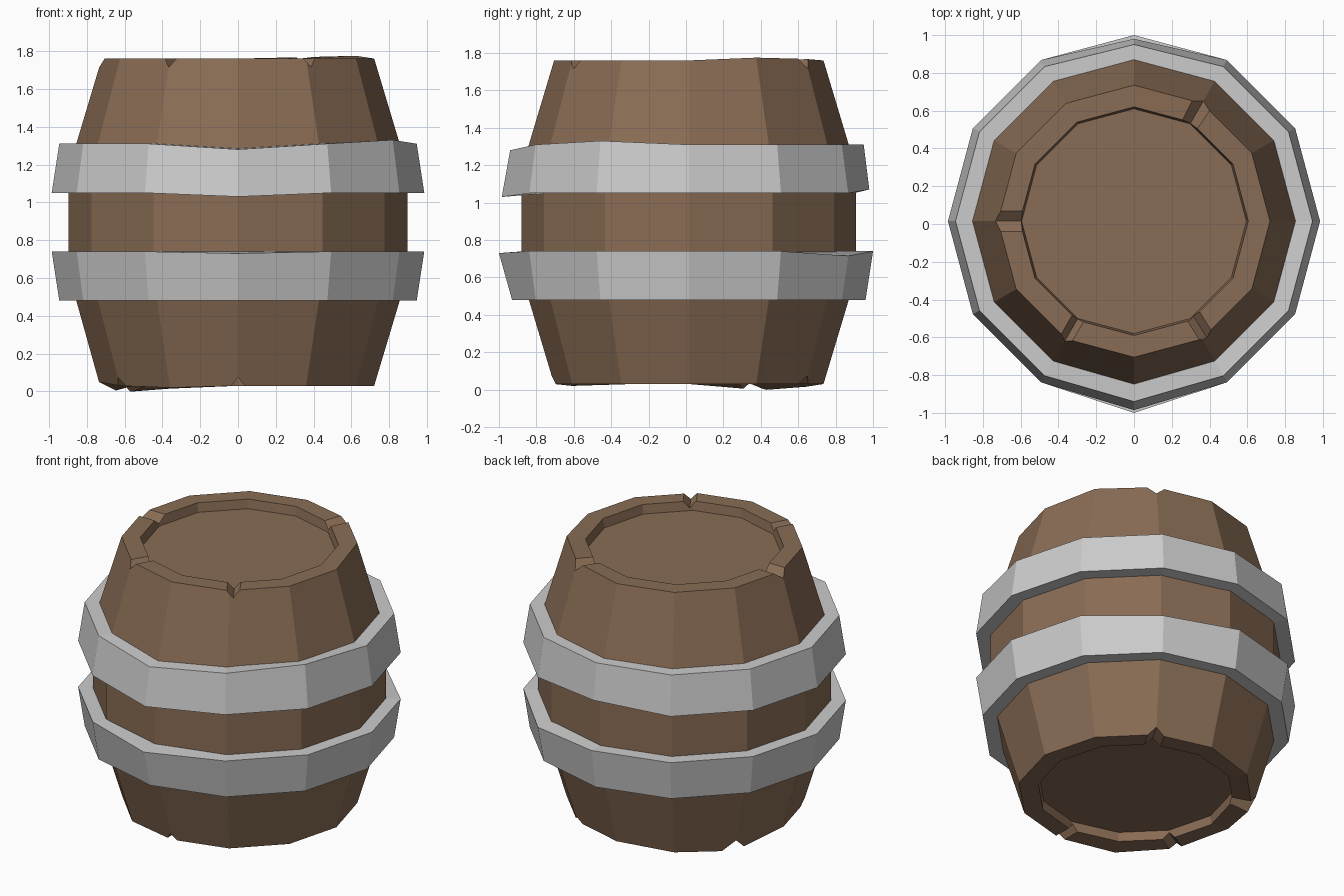
import bpy, bmesh, math
from mathutils import Vector

if "Cube" in bpy.data.objects:
    bpy.data.objects.remove(bpy.data.objects["Cube"])

N = 12
CY = 0.015  # barrel axis sits slightly behind the origin


def add_object(name, bm):
    bmesh.ops.recalc_face_normals(bm, faces=bm.faces)
    mesh = bpy.data.meshes.new(name)
    bm.to_mesh(mesh)
    bm.free()
    obj = bpy.data.objects.new(name, mesh)
    bpy.context.collection.objects.link(obj)
    return obj


def lathe(name, profile, closed, tweaks):
    """12-sided lathe; tweaks {(level, degrees): (dr, dz)} give a worn look."""
    bm = bmesh.new()
    rings = []
    for lv, (r, z) in enumerate(profile):
        ring = []
        for i in range(N):
            dr, dz = tweaks.get((lv, i * 30), (0, 0))
            a = math.radians(i * 30)
            ring.append(bm.verts.new(((r + dr) * math.cos(a), CY + (r + dr) * math.sin(a), z + dz)))
        rings.append(ring)
    pairs = list(zip(rings, rings[1:]))
    if closed:
        pairs.append((rings[-1], rings[0]))
    else:
        bm.faces.new(rings[0][::-1])
        bm.faces.new(rings[-1])
    for lo, hi in pairs:
        for i in range(N):
            j = (i + 1) % N
            bm.faces.new((lo[i], lo[j], hi[j], hi[i]))
    return add_object(name, bm)


# Wooden body with recessed lids
wood = bpy.data.materials.new("wood")
wood.diffuse_color = (0.25, 0.15, 0.09, 1)
wood.use_nodes = True
wood.node_tree.nodes["Principled BSDF"].inputs["Base Color"].default_value = wood.diffuse_color
body = lathe("barrel_body",
             [(0.595, 0.09), (0.60, 0.03), (0.72, 0.03), (0.855, 0.48), (0.895, 0.61),
              (0.895, 1.18), (0.855, 1.31), (0.72, 1.76), (0.605, 1.76), (0.595, 1.70)],
             False,
             {(2, 150): (0, -0.035), (2, 120): (0, -0.015), (2, 180): (0.015, 0.02),
              (2, 240): (0, -0.01), (7, 30): (0, 0.015), (7, 60): (0, 0.008)})
body.data.materials.append(wood)

# V-shaped chips cut radially through both rims: (degrees, half width)
bm = bmesh.new()
for z, up, chips in ((1.76, 1, ((60, 0.045), (180, 0.055), (240, 0.035), (302, 0.04))),
                     (0.03, -1, ((60, 0.05), (150, 0.045), (210, 0.04), (270, 0.035)))):
    for deg, w in chips:
        a = math.radians(deg)
        out = Vector((math.cos(a), math.sin(a), 0))
        side = Vector((-math.sin(a), math.cos(a), 0))
        ends = []
        for r in (0.52, 0.85):
            c = out * r + Vector((0, CY, z))
            ends.append([bm.verts.new(c + side * s * w * 2 + Vector((0, 0, up * h)))
                         for s, h in ((0, -0.045), (1, 0.045), (-1, 0.045))])
        p, q = ends
        bm.faces.new(p)
        bm.faces.new(q[::-1])
        for i in range(3):
            j = (i + 1) % 3
            bm.faces.new((p[i], q[i], q[j], p[j]))
cutter = add_object("chip_cutter", bm)
cutter.hide_render = True
mod = body.modifiers.new("chips", 'BOOLEAN')
mod.operation = 'DIFFERENCE'
mod.solver = 'EXACT'
mod.object = cutter
bpy.context.view_layer.objects.active = body
bpy.ops.object.modifier_apply(modifier=mod.name)
bpy.data.objects.remove(cutter)

# Flared metal hoops, slightly dented
lathe("upper_hoop", [(0.84, 1.31), (0.945, 1.31), (0.985, 1.05), (0.88, 1.05)], True,
      {(0, 270): (0, -0.025), (1, 270): (0.01, -0.03), (2, 270): (0.015, -0.02),
       (1, 330): (0, 0.02), (2, 90): (-0.02, 0.02), (1, 90): (-0.01, 0)})
lathe("lower_hoop", [(0.88, 0.74), (0.985, 0.74), (0.945, 0.48), (0.84, 0.48)], True,
      {(1, 270): (0.03, -0.01), (1, 60): (0, -0.025)})
